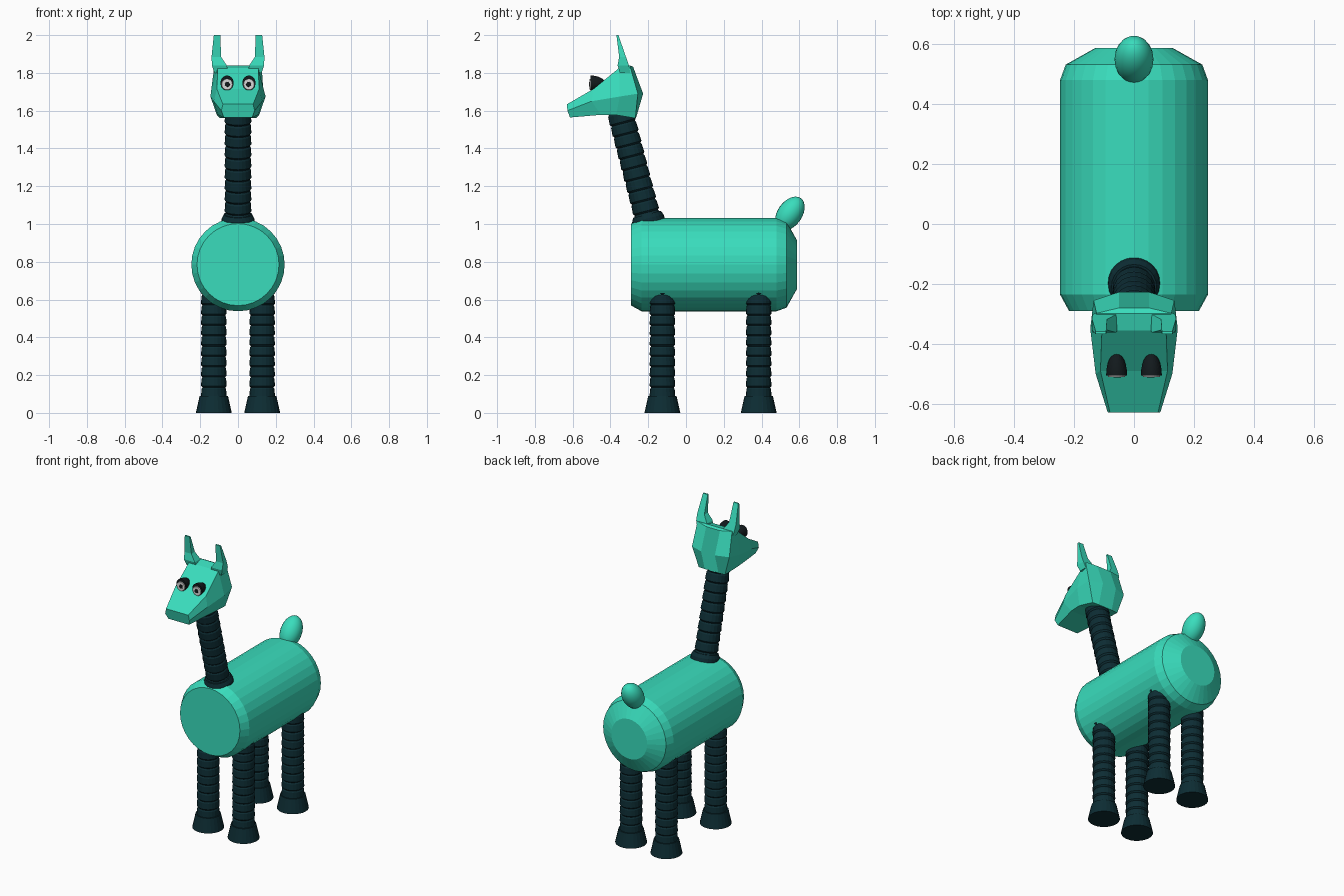
import bpy, bmesh, math
from mathutils import Vector

if "Cube" in bpy.data.objects:
    bpy.data.objects.remove(bpy.data.objects["Cube"])


def material(name, rgb):
    m = bpy.data.materials.new(name)
    m.diffuse_color = (*rgb, 1)
    m.use_nodes = True
    m.node_tree.nodes["Principled BSDF"].inputs["Base Color"].default_value = m.diffuse_color
    return m


TEAL = material("teal", (0.041, 0.72, 0.505))
DARK = material("dark blue green", (0.004, 0.026, 0.034))
BLACK = material("near black", (0.006, 0.010, 0.012))
WHITE = material("eye white", (0.70, 0.70, 0.70))


def finish(bm, name, mat, smooth=False):
    bmesh.ops.recalc_face_normals(bm, faces=bm.faces)
    me = bpy.data.meshes.new(name)
    bm.to_mesh(me)
    bm.free()
    me.materials.append(mat)
    for p in me.polygons:
        p.use_smooth = smooth
    ob = bpy.data.objects.new(name, me)
    bpy.context.collection.objects.link(ob)
    return ob


def loft(name, rings, mat):
    """Skin a list of closed point rings and cap both ends."""
    bm = bmesh.new()
    rows = [[bm.verts.new(p) for p in ring] for ring in rings]
    n = len(rows[0])
    for a, b in zip(rows, rows[1:]):
        for i in range(n):
            j = (i + 1) % n
            bm.faces.new((a[i], a[j], b[j], b[i]))
    bm.faces.new(rows[0])
    bm.faces.new(rows[-1])
    return finish(bm, name, mat)


def lathe(name, origin, axis, profile, sides, mat):
    """Turn (distance, radius) pairs around an axis."""
    q = Vector(axis).to_track_quat('Z', 'Y')
    o = Vector(origin)
    rings = []
    for t, r in profile:
        rings.append([o + q @ Vector((r * math.cos(2 * math.pi * i / sides),
                                      r * math.sin(2 * math.pi * i / sides), t))
                      for i in range(sides)])
    return loft(name, rings, mat)


def hose(start, length, r, pitch):
    """Profile of a ribbed tube with narrow grooves."""
    out = []
    n = round(length / pitch)
    p = length / n
    for i in range(n):
        t = start + i * p
        out += [(t, r - 0.008), (t + 0.15 * p, r), (t + 0.85 * p, r - 0.003)]
    return out + [(start + length, r - 0.008)]


# Barrel body
lathe("body", (0, 0, 0.785), (0, 1, 0),
      [(-0.29, 0.217), (-0.235, 0.247), (0.48, 0.247), (0.532, 0.228), (0.587, 0.13)],
      32, TEAL)

# Ribbed legs with flared feet
for yname, y in (("front", -0.125), ("rear", 0.385)):
    for xname, x in (("left", 0.128), ("right", -0.128)):
        lathe(f"{yname}_{xname}_leg", (x, y, 0), (0, 0, 1),
              hose(0.08, 0.60, 0.068, 0.055), 20, DARK)
        lathe(f"{yname}_{xname}_foot", (x, y, 0), (0, 0, 1),
              [(0, 0.095), (0.09, 0.075)], 24, DARK)

# Ribbed leaning neck with a collar
lean = Vector((0, -0.138, 0.53))
lathe("neck", (0, -0.202, 1.03), lean, hose(-0.03, 0.61, 0.071, 0.06), 20, DARK)
lathe("neck_collar", (0, -0.202, 1.03), lean,
      [(-0.04, 0.088), (0.0, 0.086), (0.022, 0.075)], 24, DARK)

# Egg-shaped tail
bm = bmesh.new()
bmesh.ops.create_uvsphere(bm, u_segments=24, v_segments=14, radius=1)
tail = finish(bm, "tail", TEAL, True)
tail.scale = (0.065, 0.065, 0.1)
tail.rotation_euler = (math.radians(-35), 0, 0)
tail.location = (0, 0.55, 1.055)


# Faceted head: each section is (top, side, bottom), mirrored across x
def section(top, side, low):
    half = [Vector(top), Vector(side), Vector(low)]
    return half + [Vector((-p.x, p.y, p.z)) for p in reversed(half)]


loft("head", [
    section((0.080, -0.63, 1.634), (0.088, -0.628, 1.60), (0.075, -0.614, 1.564)),
    section((0.112, -0.49, 1.715), (0.128, -0.50, 1.65), (0.107, -0.45, 1.578)),
    section((0.107, -0.355, 1.825), (0.146, -0.35, 1.675), (0.112, -0.37, 1.577)),
    section((0.125, -0.298, 1.84), (0.135, -0.255, 1.69), (0.095, -0.268, 1.56)),
    section((0.05, -0.28, 1.832), (0.05, -0.227, 1.69), (0.05, -0.265, 1.56)),
], TEAL)


# Ears: box rings given as inner x, outer x, front y, back y, z
def box_ring(s, x0, x1, y0, y1, z):
    return [(s * x0, y0, z), (s * x1, y0, z), (s * x1, y1, z), (s * x0, y1, z)]


for side, s in (("left", 1), ("right", -1)):
    loft(f"{side}_ear", [
        box_ring(s, 0.050, 0.125, -0.350, -0.295, 1.80),
        box_ring(s, 0.060, 0.138, -0.362, -0.302, 1.84),
        box_ring(s, 0.090, 0.140, -0.354, -0.318, 1.885),
        box_ring(s, 0.093, 0.128, -0.368, -0.358, 2.0),
    ], TEAL)

    # Bullet-shaped eye socket with a flat front
    bm = bmesh.new()
    bmesh.ops.create_uvsphere(bm, u_segments=24, v_segments=16, radius=1)
    for v in bm.verts:
        v.co = (s * 0.058 + v.co.x * 0.035, -0.505 + max(v.co.y, 0) * 0.075,
                1.747 + v.co.z * 0.039)
    finish(bm, f"{side}_eye_socket", BLACK)

    # Eye white and pupil plates
    lathe(f"{side}_eye_white", (s * 0.058, -0.504, 1.739), (0, -1, 0),
          [(0, 0.030), (0.006, 0.028)], 20, WHITE)
    lathe(f"{side}_pupil", (s * 0.056, -0.509, 1.739), (0, -1, 0),
          [(0, 0.013), (0.004, 0.012)], 16, BLACK)
